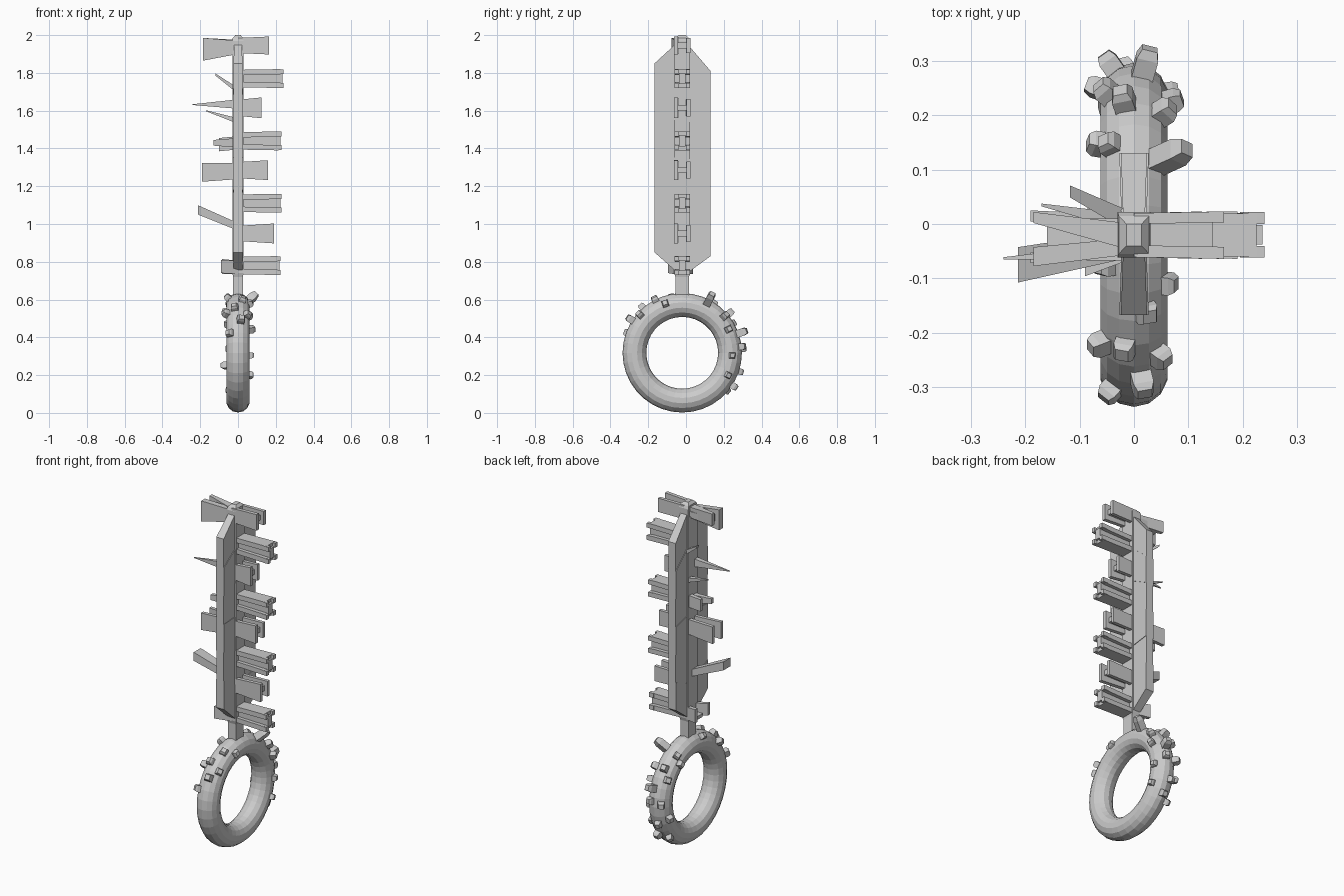
import bpy, bmesh
from math import radians, sin, cos
from mathutils import Vector

CY = -0.02           # centre line of the shaft in y


def finish(bm, name):
    bmesh.ops.recalc_face_normals(bm, faces=bm.faces)
    me = bpy.data.meshes.new(name)
    bm.to_mesh(me)
    bm.free()
    ob = bpy.data.objects.new(name, me)
    bpy.context.collection.objects.link(ob)
    return ob


def loft(bm, rings):
    # skin a list of equally sized loops and cap both ends
    loops = [[bm.verts.new(p) for p in r] for r in rings]
    n = len(loops[0])
    for a, b in zip(loops, loops[1:]):
        for i in range(n):
            bm.faces.new((a[i], a[(i + 1) % n], b[(i + 1) % n], b[i]))
    bm.faces.new(loops[0][::-1])
    bm.faces.new(loops[-1])


def rect_x(x, y, z, w, h):
    return [(x, y + a * w / 2, z + b * h / 2) for a, b in ((-1, -1), (1, -1), (1, 1), (-1, 1))]


def rect_z(z, hx, hy):
    return [(a * hx, CY + b * hy, z) for a, b in ((-1, -1), (1, -1), (1, 1), (-1, 1))]


def beam(bm, root, tip):
    loft(bm, [rect_x(*root), rect_x(*tip)])


# ring handle
bpy.ops.mesh.primitive_torus_add(major_segments=36, minor_segments=14, major_radius=0.253,
                                 minor_radius=0.063, location=(0, CY, 0.318),
                                 rotation=(0, radians(90), 0))
bpy.context.object.name = "ring_handle"

# studs: (angle round ring, angle round tube, height, width)
studs = [(63, 45, .075, .04), (41, 50, .03, .036), (19, 15, .05, .04), (27, 72, .03, .034),
         (4, -35, .035, .036), (6, 20, .025, .036), (-3, 80, .02, .032), (-26, 75, .02, .032),
         (-33, 5, .03, .036), (147, 12, .035, .038), (138, 45, .025, .034), (117, 20, .022, .036),
         (109, 70, .02, .034), (101, -50, .025, .034), (134, -60, .03, .034),
         (131, -15, .025, .036), (160, -40, .025, .036), (40, -15, .035, .038),
         (30, -45, .03, .036), (52, -75, .025, .034), (57, -40, .025, .034),
         (-14, -70, .03, .034), (-40, -40, .025, .034), (-18, -15, .025, .034)]
bm = bmesh.new()
for th, ph, h, w in studs:
    t, p = radians(th), radians(ph)
    out = Vector((0, cos(t), sin(t)))
    tan = Vector((0, -sin(t), cos(t)))
    nrm = out * cos(p) + Vector((sin(p), 0, 0))
    side = nrm.cross(tan)
    base = Vector((0, CY, 0.318)) + out * 0.253
    rings = []
    for d, s in ((0.045, 1), (0.058 + h * .75, 1), (0.063 + h, .7)):
        c = base + nrm * d
        rings.append([c + (tan * a + side * b) * w * s / 2
                      for a, b in ((-1, -1), (1, -1), (1, 1), (-1, 1))])
    loft(bm, rings)
finish(bm, "ring_studs")

# central shaft with a bevelled tip
bm = bmesh.new()
loft(bm, [rect_z(0.6, .026, .036), rect_z(0.72, .026, .036), rect_z(0.74, .03, .042),
          rect_z(1.97, .03, .042), rect_z(1.985, .028, .035), rect_z(2.0, .014, .02)])
finish(bm, "shaft")

# blade fins: slanted panels that follow the outline
bm = bmesh.new()
for edge, lo, hi in ((-0.167, .85, 1.85), (0.13, .83, 1.81)):
    n = 6
    for i in range(n):
        z = [(.72 + 1.265 * k / n, lo + (hi - lo) * k / n) for k in (i, i + 1)]
        hx = .027 - .003 * (i % 2)
        loft(bm, [[(-x, y, z[0][j]), (x, y, z[0][j]), (x, y, z[1][j]), (-x, y, z[1][j])]
                  for j, (x, y) in enumerate(((hx - .005, CY), (hx, edge)))])
finish(bm, "blade_fins")

# long right teeth: grooved beams with corner nubs
bm = bmesh.new()
for z, L in ((.78, .225), (1.11, .23), (1.44, .23), (1.77, .24)):
    beam(bm, (0, CY, z, .036, .06), (L - .004, CY, z, .036, .06))
    for s in (-1, 1):
        beam(bm, (0, CY, z + s * .032, .075, .028), (L - .015, CY, z + s * .036, .08, .028))
        for t in (-1, 1):
            beam(bm, (L - .03, CY + t * .031, z + s * .036, .022, .026),
                 (L, CY + t * .031, z + s * .036, .022, .026))
finish(bm, "long_teeth")

# short right teeth: paired plates joined by a web
bm = bmesh.new()
for z, L, h0, h1 in ((.95, .19, .08, .105), (1.285, .16, .085, .105),
                     (1.615, .125, .085, .11), (1.945, .165, .08, .095)):
    beam(bm, (0, CY - .03, z, .022, h0), (L, CY - .033, z, .022, h1))
    beam(bm, (0, CY + .03, z, .02, h0), (L, CY + .033, z, .02, h1 * .85))
    beam(bm, (0, CY, z, .06, .03), (L - .02, CY, z, .06, .03))
finish(bm, "short_teeth")

# irregular left spikes: root and tip as (x, y, z, width, height)
bm = bmesh.new()
spikes = [((0, -.025, 1.945, .05, .06), (-.185, .012, 1.95, .02, .07)),
          ((0, -.04, 1.935, .03, .07), (-.185, -.06, 1.925, .035, .12)),
          ((0, -.02, 1.94, .06, .03), (-.16, -.025, 1.935, .07, .04)),
          ((0, 0, 1.705, .04, .03), (-.118, .06, 1.79, .022, .012)),
          ((0, -.05, 1.635, .035, .05), (-.24, -.063, 1.632, .004, .004)),
          ((0, 0, 1.545, .035, .03), (-.17, .035, 1.6, .005, .005)),
          ((0, -.03, 1.43, .035, .05), (-.13, -.06, 1.43, .02, .03)),
          ((0, 0, 1.43, .03, .07), (-.10, 0, 1.42, .02, .07)),
          ((0, -.045, 1.28, .022, .085), (-.19, -.062, 1.274, .02, .1)),
          ((0, .005, 1.28, .022, .085), (-.19, .015, 1.274, .02, .1)),
          ((0, -.02, 1.25, .05, .02), (-.15, -.02, 1.245, .07, .02)),
          ((0, -.035, .985, .05, .04), (-.213, -.075, 1.075, .065, .05)),
          ((0, -.05, .77, .025, .07), (-.09, -.085, .775, .022, .07)),
          ((0, .005, .77, .025, .07), (-.085, .025, .775, .022, .08)),
          ((0, -.02, .75, .05, .02), (-.07, -.025, .745, .06, .02))]
for root, tip in spikes:
    beam(bm, root, tip)
finish(bm, "left_spikes")
